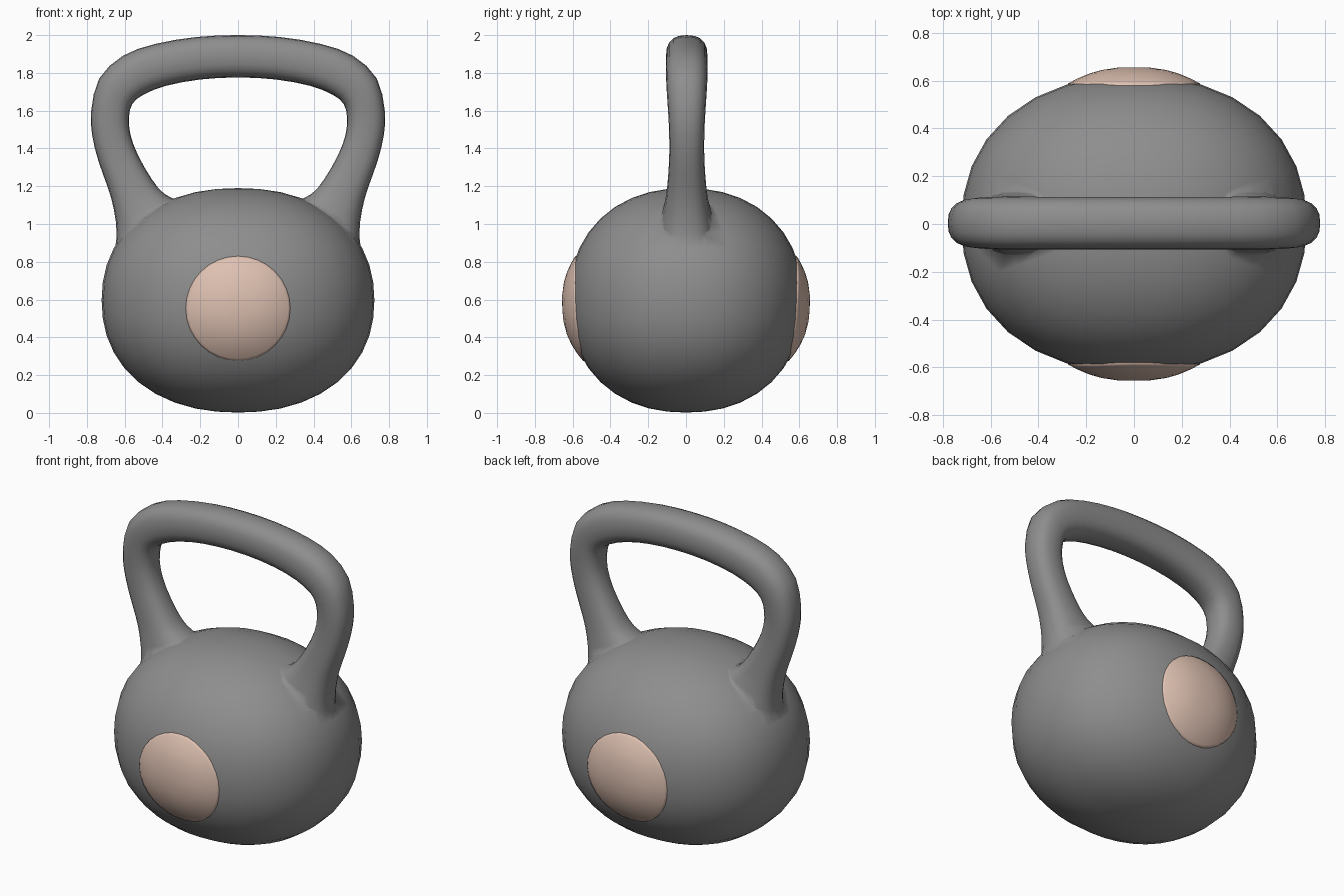
import bpy, bmesh
from math import sin, cos, pi, copysign

if "Cube" in bpy.data.objects:
    bpy.data.objects.remove(bpy.data.objects["Cube"])

RX, RY, RZ, CZ, P = 0.722, 0.62, 0.594, 0.596, 2.2


def material(name, rgb):
    mat = bpy.data.materials.new(name)
    mat.diffuse_color = (*rgb, 1)
    mat.use_nodes = True
    mat.node_tree.nodes["Principled BSDF"].inputs["Base Color"].default_value = mat.diffuse_color
    return mat


def finish(name, bm, mat):
    bmesh.ops.recalc_face_normals(bm, faces=bm.faces)
    me = bpy.data.meshes.new(name)
    bm.to_mesh(me)
    bm.free()
    ob = bpy.data.objects.new(name, me)
    bpy.context.collection.objects.link(ob)
    me.materials.append(mat)
    me.shade_smooth()
    return ob


def body_y(x, z):
    k = 1 - abs(x / RX) ** P - abs((z - CZ) / RZ) ** P
    return RY * max(k, 0) ** (1 / P)


iron = material("dark_grey", (0.27, 0.27, 0.27))
peach = material("peach", (0.73, 0.53, 0.44))

# Body: slightly boxy ellipsoid
bm = bmesh.new()
bmesh.ops.create_uvsphere(bm, u_segments=32, v_segments=20, radius=1)
for v in bm.verts:
    n = sum(abs(c) ** P for c in v.co) ** (1 / P)
    v.co = (v.co.x / n * RX, v.co.y / n * RY, CZ + v.co.z / n * RZ)
body = finish("body", bm, iron)

# Handle: (outer x, outer z, inner x, inner z, half depth), right foot to middle
half = [
    (0.665, 0.78, 0.20, 1.02, 0.17), (0.642, 0.94, 0.30, 1.11, 0.14),
    (0.658, 1.08, 0.39, 1.16, 0.115), (0.688, 1.19, 0.455, 1.235, 0.102),
    (0.738, 1.33, 0.53, 1.365, 0.093), (0.772, 1.47, 0.57, 1.475, 0.093),
    (0.777, 1.60, 0.577, 1.565, 0.098), (0.735, 1.77, 0.56, 1.635, 0.106),
    (0.61, 1.89, 0.50, 1.685, 0.11), (0.44, 1.953, 0.38, 1.732, 0.11),
    (0.22, 1.99, 0.20, 1.765, 0.11), (0.0, 2.0, 0.0, 1.776, 0.11),
]
keys = half + [(-a, b, -c, d, e) for a, b, c, d, e in half[-2::-1]]

# Smooth the sections: insert a Catmull-Rom midpoint between neighbours
sections = []
for i, k in enumerate(keys[:-1]):
    p0, p2 = keys[max(i - 1, 0)], keys[i + 1]
    p3 = keys[min(i + 2, len(keys) - 1)]
    mid = [(9 * (b + c) - a - d) / 16 for a, b, c, d in zip(p0, k, p2, p3)]
    sections += [k, mid]
sections.append(keys[-1])

N = 20
bm = bmesh.new()
rings = []
for ox, oz, ix, iz, h in sections:
    ring = []
    for i in range(N):
        c, s = cos(2 * pi * i / N), sin(2 * pi * i / N)
        t = copysign(abs(c) ** 0.8, c)
        y = copysign(abs(s) ** 0.8, s) * h
        ring.append(bm.verts.new(((ox + ix) / 2 + t * (ox - ix) / 2, y + 0.004,
                                  (oz + iz) / 2 + t * (oz - iz) / 2)))
    rings.append(ring)
for a, b in zip(rings, rings[1:]):
    for i in range(N):
        j = (i + 1) % N
        bm.faces.new((a[i], a[j], b[j], b[i]))
bm.faces.new(rings[0])
bm.faces.new(rings[-1])
handle = finish("handle", bm, iron)

# Weld the handle onto the body
mod = body.modifiers.new("weld_handle", 'BOOLEAN')
mod.operation, mod.solver, mod.object = 'UNION', 'EXACT', handle
bpy.context.view_layer.objects.active = body
bpy.ops.object.modifier_apply(modifier=mod.name)
bpy.data.objects.remove(handle)
body.name = "body_and_handle"
body.data.shade_smooth()

# Domed round badges, front and back: (radius fraction, lift off the body)
R, DZ = 0.277, 0.553
profile = [(t, 0.034 * (1 - t ** 2.6) + 0.003)
           for t in (0.25, 0.5, 0.7, 0.86, 0.96, 1.0)] + [(1.0, -0.02)]
for name, side in (("front_badge", -1), ("back_badge", 1)):
    bm = bmesh.new()
    centre = bm.verts.new((0, side * 0.655, DZ))
    prev = None
    for t, lift in profile:
        ring = []
        for i in range(32):
            x = R * t * cos(2 * pi * i / 32)
            z = DZ + R * t * sin(2 * pi * i / 32)
            ring.append(bm.verts.new((x, side * (body_y(x, z) + lift), z)))
        for i in range(32):
            j = (i + 1) % 32
            if prev:
                bm.faces.new((prev[i], prev[j], ring[j], ring[i]))
            else:
                bm.faces.new((centre, ring[j], ring[i]))
        prev = ring
    ob = finish(name, bm, peach)
    # keep outward-facing normals on the open dome
    if ob.data.polygons[0].normal.y * side < 0:
        ob.data.flip_normals()
